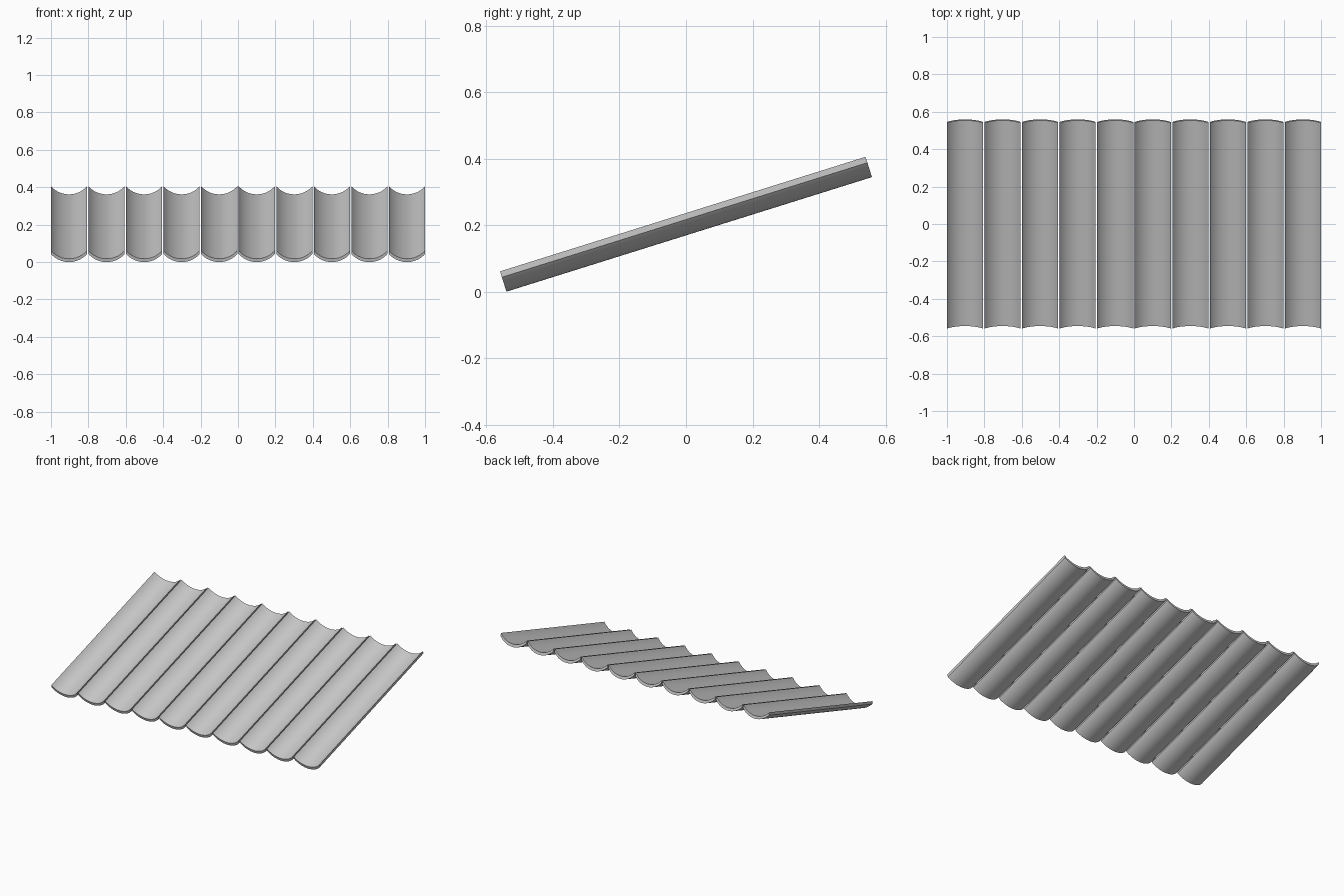
import bpy, bmesh, math
from mathutils import Matrix

if "Cube" in bpy.data.objects:
    bpy.data.objects.remove(bpy.data.objects["Cube"])

COUNT, WIDTH, LENGTH = 10, 0.193, 1.152
SAG, THICK, SEGS = 0.0455, 0.0185, 24
PITCH = (2 - WIDTH) / (COUNT - 1)
TILT = math.radians(17.4)

# Curved trough cross-section: lower arc out, upper arc back
half = WIDTH / 2
radius = (half**2 + SAG**2) / (2 * SAG)
spread = math.asin(half / radius)
arc = []
for i in range(SEGS + 1):
    a = -spread + 2 * spread * i / SEGS
    arc.append((radius * math.sin(a), radius * (1 - math.cos(a))))
profile = arc + [(x, z + THICK) for x, z in reversed(arc)]

# Tilt the panel about its middle, then stand it on z = 0
depth = SAG + THICK
height = LENGTH * math.sin(TILT) + depth * math.cos(TILT)
place = (Matrix.Translation((0, 0, height / 2)) @ Matrix.Rotation(TILT, 4, 'X')
         @ Matrix.Translation((0, 0, -depth / 2)))


def trough_mesh():
    bm = bmesh.new()
    front = [bm.verts.new((x, -LENGTH / 2, z)) for x, z in profile]
    back = [bm.verts.new((x, LENGTH / 2, z)) for x, z in profile]
    n = len(profile)
    for i in range(n):
        j = (i + 1) % n
        bm.faces.new((front[i], front[j], back[j], back[i]))
    # End caps as strips between the two arcs
    for ring in (front, back):
        for i in range(SEGS):
            bm.faces.new((ring[i], ring[i + 1], ring[n - 2 - i], ring[n - 1 - i]))
    bmesh.ops.recalc_face_normals(bm, faces=bm.faces)
    bm.transform(place)
    mesh = bpy.data.meshes.new("roof_trough")
    bm.to_mesh(mesh)
    bm.free()
    return mesh


# Row of separate troughs with narrow gaps
mesh = trough_mesh()
for i in range(COUNT):
    ob = bpy.data.objects.new(f"roof_trough_{i + 1}", mesh)
    ob.location.x = (i - (COUNT - 1) / 2) * PITCH
    bpy.context.collection.objects.link(ob)

# Smooth curve, crisp rims
bpy.context.view_layer.objects.active = ob
ob.select_set(True)
bpy.ops.object.shade_smooth_by_angle(angle=math.radians(30))
